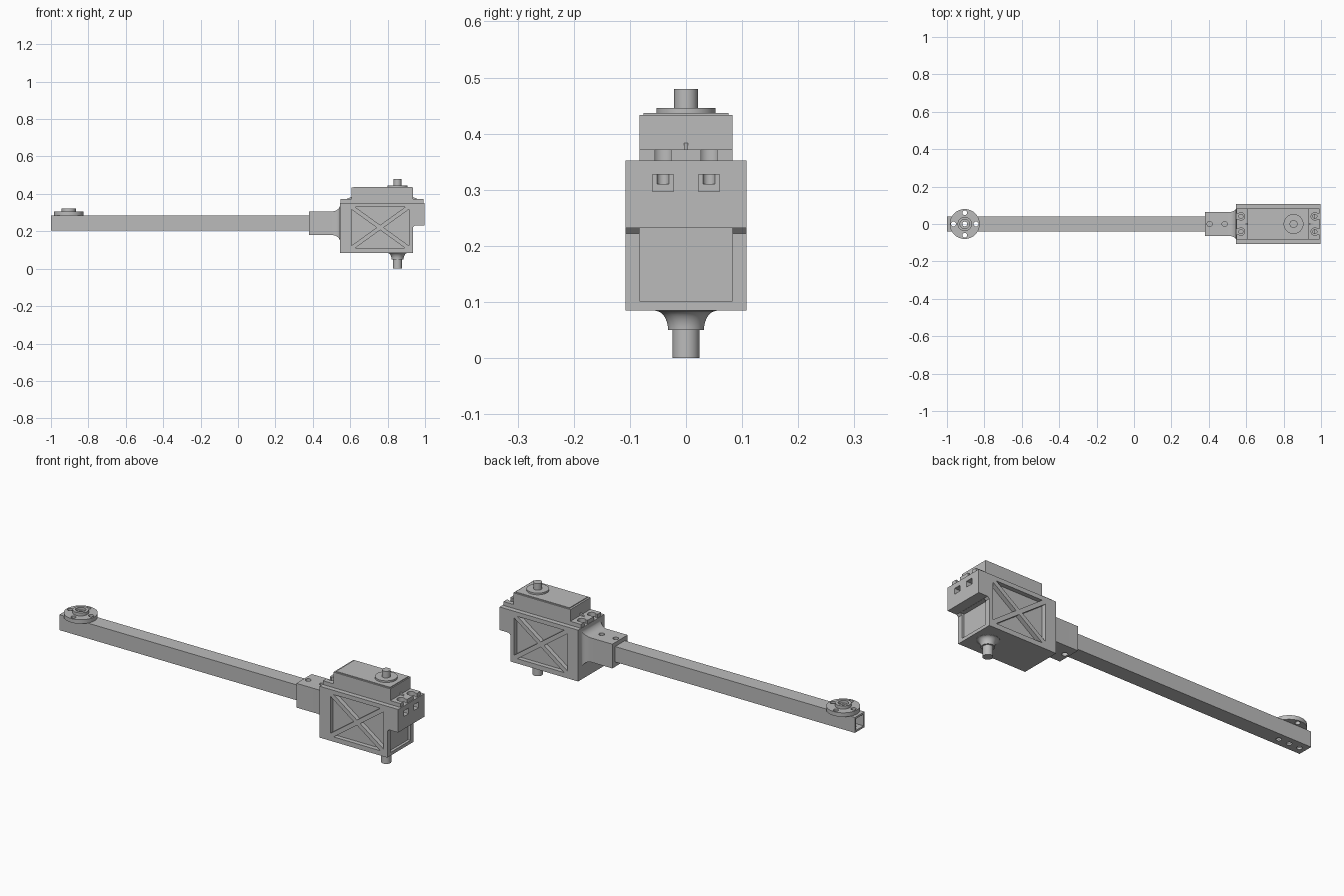
import bpy, bmesh, math
from mathutils import Vector

cube = bpy.data.objects.get("Cube")
if cube:
    bpy.data.objects.remove(cube, do_unlink=True)

grey = bpy.data.materials.new("plain grey")
grey.use_nodes = True
grey.diffuse_color = (0.5, 0.5, 0.5, 1)
grey.node_tree.nodes["Principled BSDF"].inputs["Base Color"].default_value = (0.5, 0.5, 0.5, 1)


def finish(name, bm):
    bmesh.ops.recalc_face_normals(bm, faces=bm.faces)
    mesh = bpy.data.meshes.new(name)
    bm.to_mesh(mesh)
    bm.free()
    mesh.materials.append(grey)
    obj = bpy.data.objects.new(name, mesh)
    bpy.context.collection.objects.link(obj)
    return obj


def loft(name, rings):
    """Skin a row of rings with equal point counts and cap both ends."""
    bm = bmesh.new()
    rows = [[bm.verts.new(p) for p in ring] for ring in rings]
    n = len(rows[0])
    for a, b in zip(rows, rows[1:]):
        for i in range(n):
            j = (i + 1) % n
            bm.faces.new((a[i], a[j], b[j], b[i]))
    bm.faces.new(rows[0])
    bm.faces.new(rows[-1])
    return finish(name, bm)


def rect(x, y0, y1, z0, z1):
    return [(x, y0, z0), (x, y1, z0), (x, y1, z1), (x, y0, z1)]


def box(name, x0, x1, y0, y1, z0, z1):
    return loft(name, [rect(x0, y0, y1, z0, z1), rect(x1, y0, y1, z0, z1)])


def prism(name, points, y0, y1):
    """Extrude an x-z outline along y."""
    return loft(name, [[(x, y, z) for x, z in points] for y in (y0, y1)])


def turned(name, x, y, profile, sides=40):
    """Round part about a vertical axis from (radius, z) pairs."""
    ring = [(math.cos(math.tau * i / sides), math.sin(math.tau * i / sides)) for i in range(sides)]
    return loft(name, [[(x + r * c, y + r * s, z) for c, s in ring] for r, z in profile])


def peg(x, y, r, z0, z1):
    return turned("cutter", x, y, [(r, z0), (r, z1)], 24)


def cut(target, *cutters):
    for c in cutters:
        c.hide_render = True
        mod = target.modifiers.new("cut", "BOOLEAN")
        mod.operation = "DIFFERENCE"
        mod.solver = "EXACT"
        mod.object = c
        bpy.context.view_layer.objects.active = target
        bpy.ops.object.modifier_apply(modifier=mod.name)
        bpy.data.objects.remove(c, do_unlink=True)


# Square hollow arm with mounting holes under the disc
HORN = -0.905
TUBE_TOP = 0.285
tube = box("arm_tube", -1, 0.5, -0.04, 0.04, 0.205, TUBE_TOP)
cut(tube, box("cutter", -1.1, 0.375, -0.03, 0.03, 0.215, 0.275),
    *[peg(HORN + d, 0, 0.013, 0.15, 0.35) for d in (-0.06, 0, 0.06)])

# Round disc with raised hub
horn = turned("horn_disc", HORN, 0, [(0.08, TUBE_TOP), (0.08, 0.306), (0.038, 0.306), (0.038, 0.322)], 48)
cut(horn, peg(HORN, 0, 0.025, 0.308, 0.4), peg(HORN, 0, 0.013, 0.2, 0.4),
    *[peg(HORN + dx, dy, 0.013, 0.2, 0.4)
      for dx, dy in ((0.06, 0), (-0.06, 0), (0, 0.06), (0, -0.06))])

# Socket that flares in a concave sweep into the housing
rings = [rect(0.38, -0.063, 0.063, 0.18, 0.306)]
for i in range(9):
    a = i / 8 * math.pi / 2
    x = 0.5 + 0.046 * math.sin(a)
    g = 1 - math.cos(a)
    w, h = 0.063 + 0.022 * g, 0.063 + 0.036 * g
    rings.append(rect(x, -w, w, 0.243 - h, 0.243 + h))
rings.append(rect(0.56, -w, w, 0.243 - h, 0.243 + h))
socket = loft("arm_socket", rings)
cut(socket, *[peg(x, 0, 0.014, 0.29, 0.4) for x in (0.404, 0.485)], peg(0.404, 0, 0.014, 0.1, 0.2))

# Housing with overhanging upper end
housing = prism("motor_housing", [
    (0.545, 0.085), (0.935, 0.085), (0.935, 0.222), (0.945, 0.232),
    (0.997, 0.232), (0.997, 0.352), (0.545, 0.352)], -0.108, 0.108)
cut(housing, box("cutter", 0.921, 0.96, -0.083, 0.083, 0.102, 0.2315))

# Four triangular pockets on each side leave a crossed brace
X0, X1, Z0, Z1, BAR = 0.607, 0.913, 0.11, 0.33, 0.011
centre = Vector(((X0 + X1) / 2, (Z0 + Z1) / 2))
corners = [Vector(p) for p in ((X0, Z0), (X1, Z0), (X1, Z1), (X0, Z1))]
slope = (X1 - X0) / (Z1 - Z0)
diag = math.hypot(1, slope)
for i in range(4):
    a, b = corners[i], corners[(i + 1) % 4]
    mid = (a + b) / 2
    # Inset only the two brace edges, keeping the outer edge on the frame
    horizontal = i % 2 == 0
    half = (b - a).length / 2
    trim = BAR * diag if horizontal else BAR * diag / slope
    k = 1 - trim / half
    tri = [mid + (a - mid) * k, mid + (b - mid) * k, mid + (centre - mid) * k]
    for y0, y1 in ((-0.15, -0.085), (0.085, 0.15)):
        cut(housing, prism("cutter", tri, y0, y1))

# Mounting flange with open screw slots, and nut windows below it
flange = box("motor_flange", 0.547, 0.992, -0.083, 0.083, 0.35, 0.372)
for y in (-0.041, 0.041):
    cut(housing, box("cutter", 0.965, 1.1, y - 0.019, y + 0.019, 0.297, 0.327))
    for x, end in ((0.572, 0.5), (0.967, 1.05)):
        cut(flange, peg(x, y, 0.02, 0.3, 0.4),
            box("cutter", min(x, end), max(x, end), y - 0.014, y + 0.014, 0.3, 0.4))
        cut(housing, peg(x, y, 0.011, 0.31, 0.4))

# Motor case top, lid and small stiffening ribs
case = box("motor_case", 0.607, 0.935, -0.083, 0.083, 0.36, 0.433)
lid = box("motor_lid", 0.617, 0.929, -0.076, 0.076, 0.43, 0.437)
for name, x0, x1, tip in (("left_rib", 0.93, 0.965, 0.93), ("right_rib", 0.575, 0.61, 0.61)):
    prism(name, [(x0, 0.37), (x1, 0.37), (tip, 0.386)], -0.004, 0.004)

# Output boss and shaft on top, flared pivot below
AXIS = 0.853
turned("output_shaft", AXIS, 0, [(0.053, 0.435), (0.053, 0.446), (0.021, 0.446), (0.021, 0.48)], 48)
flare = [(0.054 - 0.022 * math.sin(i / 8 * math.pi / 2),
          0.05 + 0.034 * math.cos(i / 8 * math.pi / 2) ** 1.0) for i in range(9)]
flare = [(0.032 + 0.022 * (1 - math.cos(t)), 0.05 + 0.034 * math.sin(t))
         for t in [i / 8 * math.pi / 2 for i in range(9)]]
turned("lower_pivot", AXIS, 0, [(0.024, 0), (0.024, 0.05)] + flare + [(0.054, 0.09)], 48)

# Smooth round walls, keep edges crisp
bpy.ops.object.select_all(action="DESELECT")
for obj in bpy.context.scene.objects:
    if obj.type == "MESH":
        obj.select_set(True)
        bpy.context.view_layer.objects.active = obj
bpy.ops.object.shade_smooth_by_angle(angle=math.radians(30))
